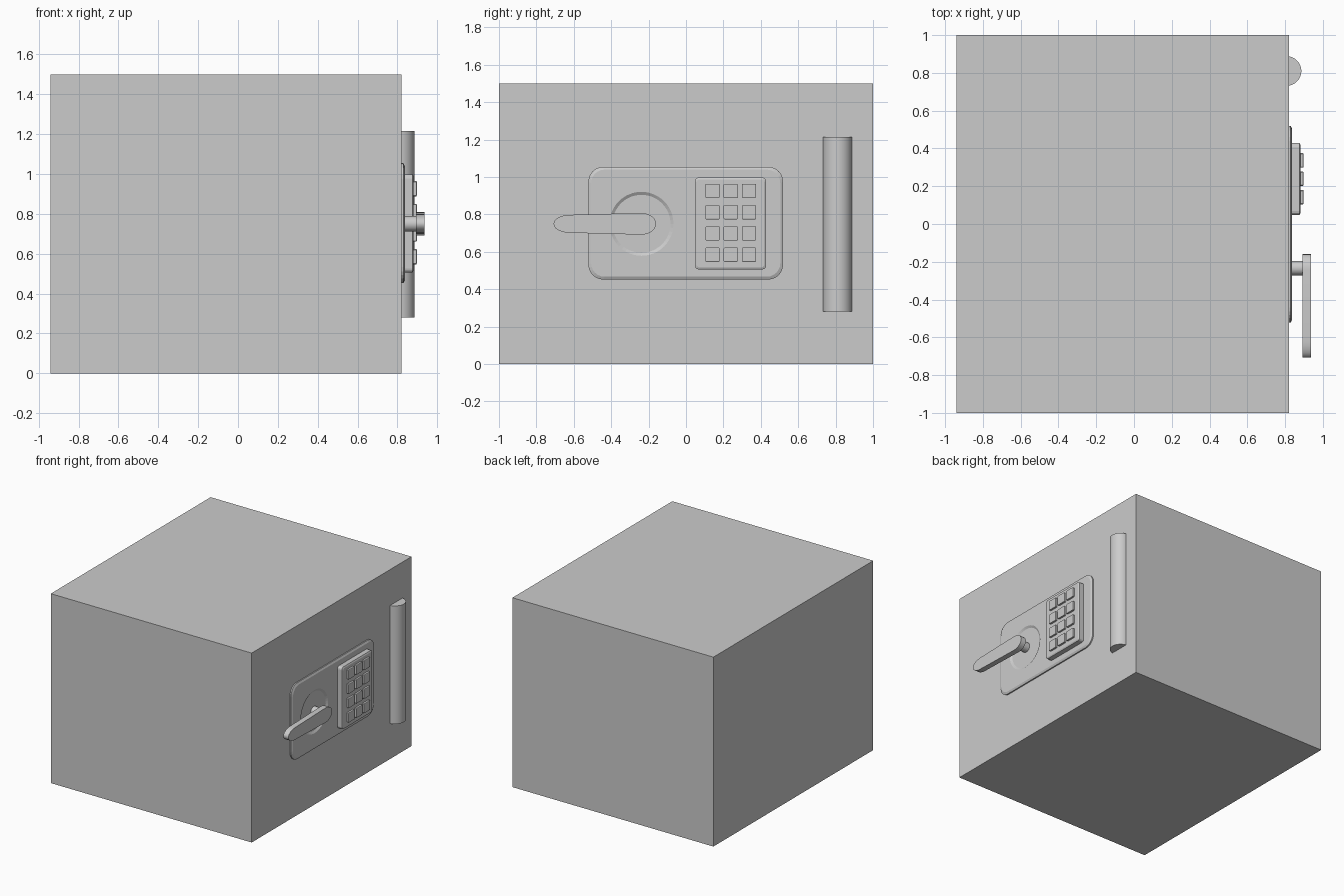
import bpy, bmesh
from math import sin, cos, pi

if "Cube" in bpy.data.objects:
    bpy.data.objects.remove(bpy.data.objects["Cube"])


def finish(name, bm, smooth=False):
    bmesh.ops.recalc_face_normals(bm, faces=bm.faces[:])
    me = bpy.data.meshes.new(name)
    bm.to_mesh(me)
    bm.free()
    ob = bpy.data.objects.new(name, me)
    bpy.context.collection.objects.link(ob)
    if smooth:
        bpy.context.view_layer.objects.active = ob
        ob.select_set(True)
        bpy.ops.object.shade_smooth_by_angle(angle=0.5)
        ob.select_set(False)
    return ob


def loft(name, rings, smooth=False):
    """Capped solid along x; each ring is (x, [(y, z), ...])."""
    bm = bmesh.new()
    loops = [[bm.verts.new((x, y, z)) for y, z in pts] for x, pts in rings]
    n = len(loops[0])
    for a, b in zip(loops, loops[1:]):
        for i in range(n):
            j = (i + 1) % n
            bm.faces.new((a[i], a[j], b[j], b[i]))
    bm.faces.new(loops[0])
    bm.faces.new(loops[-1])
    return finish(name, bm, smooth)


def rounded(y0, y1, z0, z1, r, n=6):
    corners = [(y1 - r, z1 - r), (y0 + r, z1 - r), (y0 + r, z0 + r), (y1 - r, z0 + r)]
    return [(cy + r * cos((k + i / n) * pi / 2), cz + r * sin((k + i / n) * pi / 2))
            for k, (cy, cz) in enumerate(corners) for i in range(n + 1)]


def circle(y, z, r, n=48):
    return [(y + r * cos(2 * pi * i / n), z + r * sin(2 * pi * i / n)) for i in range(n)]


def panel(name, y0, y1, z0, z1, x0, x1, r, c, n=6):
    """Rounded slab with a chamfered front edge."""
    outer = rounded(y0, y1, z0, z1, r, n)
    inner = rounded(y0 + c, y1 - c, z0 + c, z1 - c, r - c * 0.5, n)
    return loft(name, [(x0, outer), (x1 - c * 0.5, outer), (x1, inner)])


# Safe body with a flush door panel in the +x face
FACE = 0.82
bm = bmesh.new()
bmesh.ops.create_cube(bm, size=1)
for v in bm.verts:
    v.co = (FACE if v.co.x > 0 else -0.94, v.co.y * 2, (v.co.z + 0.5) * 1.5)
bm.normal_update()
door = [f for f in bm.faces if f.normal.x > 0.9]
bmesh.ops.inset_region(bm, faces=door, thickness=0.13)
finish("safe_body", bm)

# Lock plate with shallow round dial recess
HY, HZ = -0.238, 0.75
plate = panel("lock_plate", -0.522, 0.519, 0.452, 1.055, FACE - 0.005, 0.837, 0.08, 0.015)
cutter = loft("recess_cutter", [(0.827, circle(HY, HZ, 0.155)),
                                (0.837, circle(HY, HZ, 0.171)),
                                (0.847, circle(HY, HZ, 0.187))])
cutter.hide_render = True
mod = plate.modifiers.new("recess", 'BOOLEAN')
mod.operation = 'DIFFERENCE'
mod.solver = 'EXACT'
mod.object = cutter
bpy.context.view_layer.objects.active = plate
bpy.ops.object.modifier_apply(modifier=mod.name)
bpy.data.objects.remove(cutter)

# Keypad and its 4 x 3 buttons
panel("keypad", 0.048, 0.428, 0.506, 0.998, 0.83, 0.881, 0.02, 0.01, 3)
for row in range(4):
    for col in range(3):
        y, z, h = 0.142 + col * 0.0975, 0.926 - row * 0.1137, 0.038
        panel(f"button_{row}_{col}", y - h, y + h, z - h, z + h, 0.875, 0.897, 0.004, 0.003, 1)

# Lever handle: shaft and tapered, round-ended grip
loft("handle_shaft", [(0.82, circle(-0.234, HZ, 0.038, 32)),
                      (0.90, circle(-0.234, HZ, 0.038, 32))], True)
N = 12
tip = [(-0.62 + 0.088 * cos(pi / 2 + pi * i / N), HZ + 0.048 * sin(pi / 2 + pi * i / N))
       for i in range(N + 1)]
root = [(-0.24 + 0.08 * cos(-pi / 2 + pi * i / N), HZ + 0.058 * sin(-pi / 2 + pi * i / N))
        for i in range(N + 1)]
loft("handle_grip", [(0.893, tip + root), (0.937, tip + root)], True)

# Hinge barrel half sunk into the face
bm = bmesh.new()
bmesh.ops.create_cone(bm, cap_ends=True, segments=48, radius1=0.078, radius2=0.078, depth=0.935)
bmesh.ops.translate(bm, vec=(0.808, 0.81, 0.7475), verts=bm.verts)
finish("hinge_barrel", bm, True)
